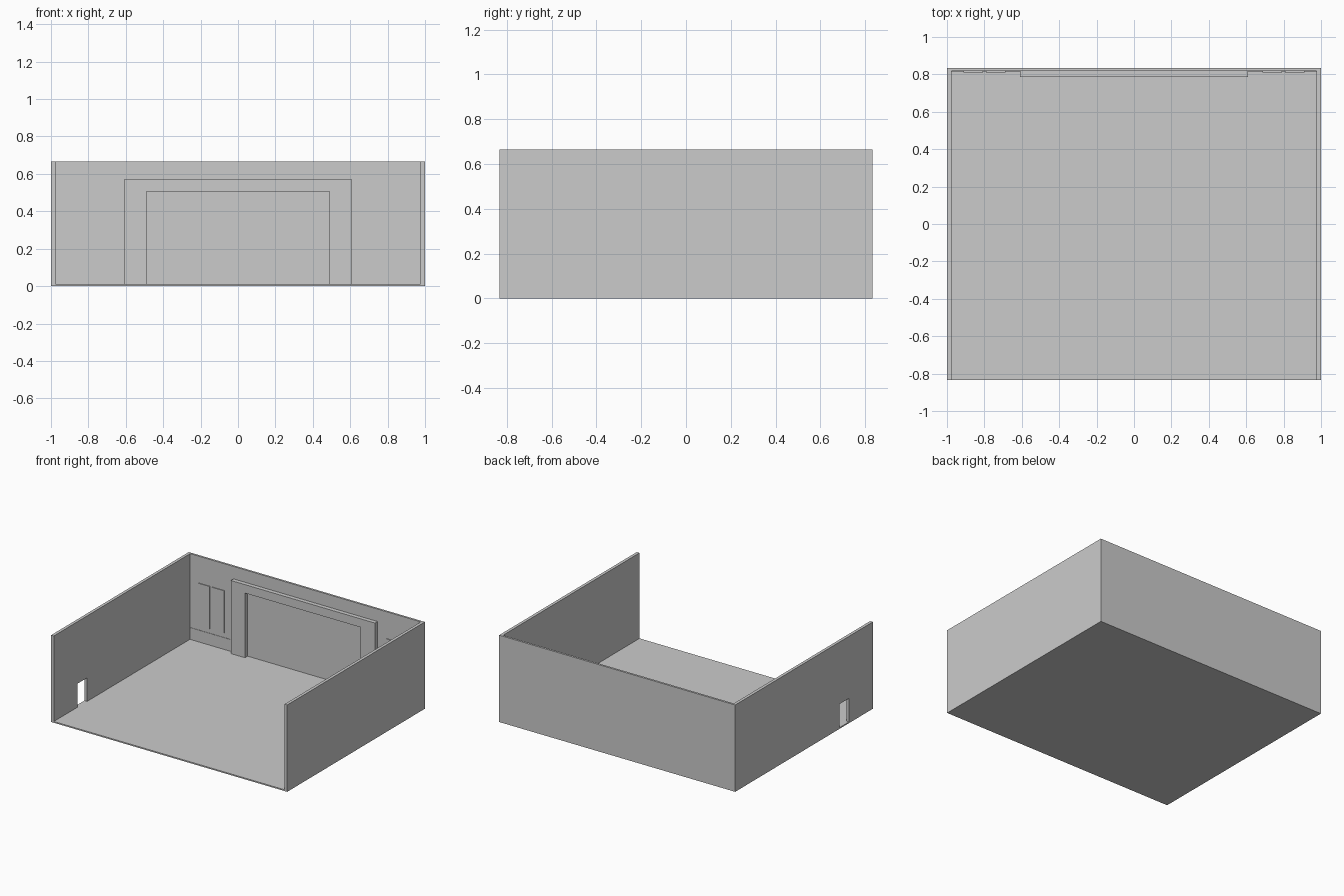
import bpy
import bmesh
from mathutils import Vector

# Remove the default object
cube = bpy.data.objects.get("Cube")
if cube:
    bpy.data.objects.remove(cube, do_unlink=True)

# Single plain grey material
grey = bpy.data.materials.new("plain grey")
grey.use_nodes = True
COLOUR = (0.6, 0.6, 0.6, 1)
grey.diffuse_color = COLOUR
grey.node_tree.nodes["Principled BSDF"].inputs["Base Color"].default_value = COLOUR


def extrude(name, outline, direction):
    """Solid made by pushing a flat outline along a direction."""
    bm = bmesh.new()
    face = bm.faces.new([bm.verts.new(p) for p in outline])
    out = bmesh.ops.extrude_face_region(bm, geom=[face])
    moved = [v for v in out["geom"] if isinstance(v, bmesh.types.BMVert)]
    bmesh.ops.translate(bm, verts=moved, vec=Vector(direction))
    bmesh.ops.recalc_face_normals(bm, faces=bm.faces)
    mesh = bpy.data.meshes.new(name)
    bm.to_mesh(mesh)
    bm.free()
    mesh.materials.append(grey)
    obj = bpy.data.objects.new(name, mesh)
    bpy.context.collection.objects.link(obj)
    return obj


def box(name, low, high):
    """Box between two opposite corners."""
    (x0, y0, z0), (x1, y1, z1) = low, high
    return extrude(name, [(x0, y0, z0), (x1, y0, z0), (x1, y1, z0), (x0, y1, z0)],
                   (0, 0, z1 - z0))


HALF_Y, TOP, FLOOR = 0.833, 0.665, 0.01
IN_X, IN_Y = 0.977, 0.817              # inner wall faces
DOOR_Y0, DOOR_Y1, DOOR_TOP = -0.545, -0.43, 0.19

# Floor slab and walls
box("floor", (-1, -HALF_Y, 0), (1, HALF_Y, FLOOR))
box("back_wall", (-1, IN_Y, FLOOR), (1, HALF_Y, TOP))
box("left_wall", (IN_X, -HALF_Y, FLOOR), (1, IN_Y, TOP))

# Right wall with a doorway notch
door_profile = [(-HALF_Y, FLOOR), (DOOR_Y0, FLOOR), (DOOR_Y0, DOOR_TOP),
                (DOOR_Y1, DOOR_TOP), (DOOR_Y1, FLOOR), (IN_Y, FLOOR),
                (IN_Y, TOP), (-HALF_Y, TOP)]
extrude("right_wall", [(-1, y, z) for y, z in door_profile], (1 - IN_X, 0, 0))

# Large stage surround on the back wall
half = [(0.61, FLOOR), (0.61, 0.57), (0.49, 0.505), (0.49, FLOOR)]
outer, inner = half[:2], half[2:]
surround = ([(-x, z) for x, z in outer] + [(x, z) for x, z in reversed(outer)]
            + [(x, z) for x, z in reversed(inner)] + [(-x, z) for x, z in inner])
extrude("stage_surround", [(x, 0.785, z) for x, z in surround], (0, IN_Y - 0.785, 0))

# Shallow wall panels and skirting either side of the surround
for side, sign in (("right", -1), ("left", 1)):
    for place, centre in (("outer", 0.86), ("inner", 0.74)):
        box(f"{side}_{place}_panel", (sign * centre - 0.052, IN_Y - 0.006, 0.135),
            (sign * centre + 0.052, IN_Y, 0.46))
    x0, x1 = sorted((sign * 0.61, sign * IN_X))
    box(f"{side}_skirting", (x0, IN_Y - 0.003, FLOOR), (x1, IN_Y, 0.1))
